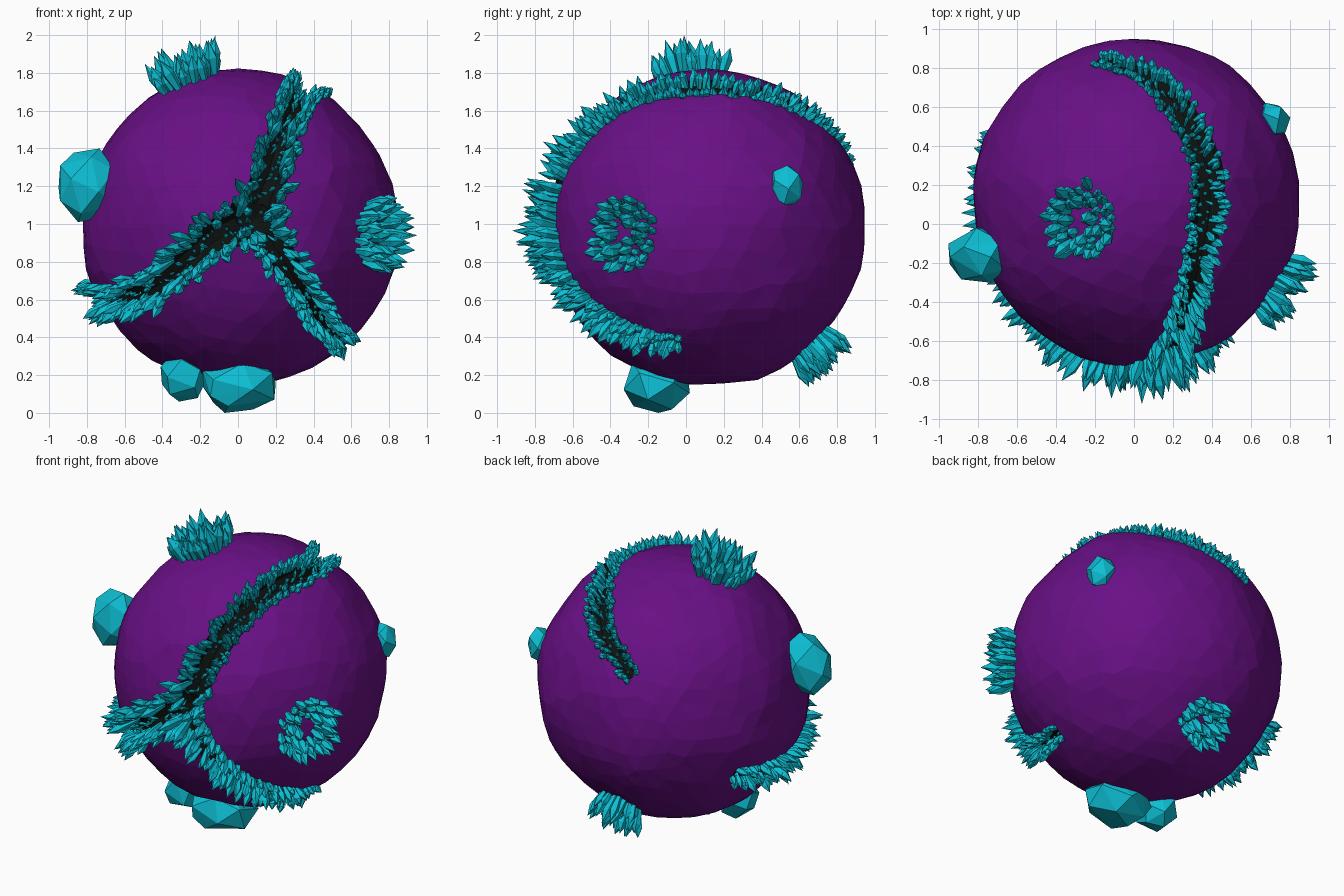
import bpy, bmesh, math, random
from mathutils import Vector, noise

if "Cube" in bpy.data.objects:
    bpy.data.objects.remove(bpy.data.objects["Cube"])

random.seed(7)
C = Vector((0.01, 0.11, 0.98))   # rock centre
R = 0.838                        # rock radius
U = random.uniform


def material(name, rgb):
    m = bpy.data.materials.new(name)
    m.diffuse_color = (*rgb, 1)
    m.use_nodes = True
    m.node_tree.nodes["Principled BSDF"].inputs["Base Color"].default_value = m.diffuse_color
    return m


PURPLE = material("purple rock", (0.14, 0.005, 0.235))
BLACK = material("black crack", (0.004, 0.006, 0.005))
TEAL = material("teal crystal", (0.004, 0.52, 0.66))


def make(name, bm, mats):
    bmesh.ops.recalc_face_normals(bm, faces=bm.faces)
    me = bpy.data.meshes.new(name)
    bm.to_mesh(me)
    bm.free()
    for m in mats:
        me.materials.append(m)
    ob = bpy.data.objects.new(name, me)
    bpy.context.collection.objects.link(ob)
    return ob


def smooth_path(points, steps=10):
    """Catmull-Rom curve laid on the sphere, as unit directions."""
    p = [Vector(q).normalized() for q in points]
    p = [2 * p[0] - p[1]] + p + [2 * p[-1] - p[-2]]
    out = []
    for i in range(1, len(p) - 2):
        a, b, c, d = p[i - 1:i + 3]
        for k in range(steps):
            t = k / steps
            q = 0.5 * (2 * b + (c - a) * t + (2 * a - 5 * b + 4 * c - d) * t * t
                       + (3 * b - a - 3 * c + d) * t ** 3)
            out.append(q.normalized())
    return out + [p[-2].normalized()]


def frames(path):
    """Position direction n and sideways vector s along a path."""
    res = []
    for i, n in enumerate(path):
        t = path[min(i + 1, len(path) - 1)] - path[max(i - 1, 0)]
        res.append((n, t.cross(n).normalized()))
    return res


def lerp_list(vals, t):
    x = t * (len(vals) - 1)
    i = min(int(x), len(vals) - 2)
    return vals[i] + (vals[i + 1] - vals[i]) * (x - i)


# Three arms of the crack: points, half widths, crystal protrusion
START = (0.08, -0.82, 0.05)
ARMS = {
    "upper": ([START, (0.17, -0.74, 0.3), (0.25, -0.56, 0.56), (0.32, -0.3, 0.7),
               (0.37, 0.0, 0.74), (0.35, 0.22, 0.72), (0.19, 0.53, 0.62),
               (0.02, 0.66, 0.5), (-0.2, 0.72, 0.36)],
              [0.11, 0.085, 0.09, 0.09, 0.085, 0.045], [0.2, 0.13, 0.07, 0.05, 0.06, 0.05]),
    "left": ([START, (-0.14, -0.8, -0.06), (-0.36, -0.7, -0.24), (-0.55, -0.52, -0.36),
              (-0.7, -0.2, -0.37), (-0.74, 0.1, -0.35), (-0.7, 0.36, -0.32)],
             [0.11, 0.085, 0.08, 0.07, 0.045], [0.2, 0.17, 0.14, 0.13, 0.1]),
    "right": ([START, (0.2, -0.78, -0.13), (0.33, -0.66, -0.34), (0.46, -0.42, -0.52),
               (0.56, -0.14, -0.6)],
              [0.11, 0.075, 0.06, 0.035], [0.2, 0.16, 0.13, 0.09]),
}

# Faceted rock
bm = bmesh.new()
bmesh.ops.create_icosphere(bm, subdivisions=4, radius=1)
for v in bm.verts:
    d = (v.co + Vector((U(-1, 1), U(-1, 1), U(-1, 1))) * 0.025).normalized()
    v.co = C + d * (R + 0.02 * noise.noise(d * 2.5) + U(-0.004, 0.004))
rock = make("rock", bm, [PURPLE, BLACK])

# Cut the crack with tapered tubes and a ball at the fork
cutters = []
for name, (pts, widths, _) in ARMS.items():
    bm = bmesh.new()
    fr = frames(smooth_path(pts, 6))
    rings = []
    for i, (n, s) in enumerate(fr):
        w = lerp_list(widths, i / (len(fr) - 1))
        rings.append([bm.verts.new(C + n * (R + w * math.sin(a)) + s * w * math.cos(a))
                      for a in [math.tau * (k + 0.3) / 10 for k in range(10)]])
    for a, b in zip(rings, rings[1:]):
        for k in range(10):
            bm.faces.new((a[k], a[(k + 1) % 10], b[(k + 1) % 10], b[k]))
    bm.faces.new(rings[0])
    bm.faces.new(rings[-1])
    cutters.append((name + "_crack_cutter", bm))
bm = bmesh.new()
bmesh.ops.create_icosphere(bm, subdivisions=2, radius=0.15)
bmesh.ops.translate(bm, verts=bm.verts, vec=C + Vector(START).normalized() * (R + 0.01))
cutters.append(("fork_cutter", bm))

bpy.context.view_layer.objects.active = rock
for name, bm in cutters:
    for f in bm.faces:
        f.material_index = 1
    cutter = make(name, bm, [PURPLE, BLACK])
    cutter.hide_render = True
    mod = rock.modifiers.new(name, 'BOOLEAN')
    mod.operation = 'DIFFERENCE'
    mod.solver = 'EXACT'
    mod.object = cutter
    bpy.ops.object.modifier_apply(modifier=mod.name)
    bpy.data.objects.remove(cutter)


def crystal(bm, base, d, length, width, sides=5):
    """Spindle: narrow foot, wide shoulder, pointed tip."""
    d = d.normalized()
    for _ in range(12):
        tip = base + d * length
        if abs(tip.x) <= 0.95 and tip.y >= -0.93 and 0.02 <= tip.z <= 2:
            break
        length *= 0.92
    q = d.to_track_quat('Z', 'Y')
    turn = U(0, math.tau)
    rings = []
    for h, r in ((0, 0.5), (U(0.55, 0.7), 1)):
        rings.append([bm.verts.new(base + q @ Vector((
            r * width * math.cos(turn + math.tau * k / sides),
            r * width * math.sin(turn + math.tau * k / sides), h * length)))
            for k in range(sides)])
    top = bm.verts.new(tip)
    lo, hi = rings
    bm.faces.new(lo[::-1])
    for k in range(sides):
        j = (k + 1) % sides
        bm.faces.new((lo[k], lo[j], hi[j], hi[k]))
        bm.faces.new((hi[k], hi[j], top))


def jitter(a):
    return Vector((U(-a, a), U(-a, a), U(-a, a)))


# Crystals lining the crack: big rows along both walls, small ones on the floor
for name, (pts, widths, heights) in ARMS.items():
    bm = bmesh.new()
    path = smooth_path(pts, 40)
    fr = frames(path)
    travelled = 0
    for i, (n, s) in enumerate(fr):
        if i:
            travelled += (path[i] - path[i - 1]).length * R
        if travelled < 0.022:
            continue
        travelled = 0
        t = i / (len(fr) - 1)
        w, h = lerp_list(widths, t), lerp_list(heights, t)
        for side in (-1, 1):
            v = side * U(0.5, 0.92)
            depth = w * math.sqrt(1 - v * v)
            base = C + n * (R - depth) + s * v * w
            big = U(0.45, 1.0)
            crystal(bm, base, n + s * v * 0.3 + jitter(0.25), depth + h * big,
                    0.014 + 0.075 * h * big + 0.004)
        v = U(-0.5, 0.5)
        crystal(bm, C + n * (R - w * 0.95) + s * v * w, n + jitter(0.5),
                w * U(0.3, 0.9), U(0.008, 0.014))
    make(name + "_crack_crystals", bm, [TEAL])


def cluster(name, direction, spread, length, extra=None):
    """Crown of crystals standing on the rock, leaning outward."""
    bm = bmesh.new()
    n = Vector(direction).normalized()
    a = n.orthogonal().normalized()
    b = n.cross(a)
    count = 52
    for k in range(count):
        ang = k * 2.39996
        r = spread * math.sqrt(0.1 + 0.9 * (k + 0.5) / count)
        off = (a * math.cos(ang) + b * math.sin(ang)) * r
        base = C + (n * R + off).normalized() * (R - 0.03)
        ln = length * U(0.5, 1)
        crystal(bm, base, n + off * 1.8 + jitter(0.15), ln, 0.012 + 0.1 * ln)
    if extra:
        base, tip = map(Vector, extra)
        crystal(bm, base, tip - base, (tip - base).length, 0.038)
    make(name, bm, [TEAL])


cluster("top_crystal_cluster", (-0.27, -0.09, 0.77), 0.17, 0.24,
        ((-0.17, 0.0, 1.72), (-0.12, -0.01, 1.999)))
cluster("side_crystal_cluster", (0.73, -0.43, -0.03), 0.18, 0.2,
        ((0.7, -0.24, 0.93), (0.949, -0.27, 0.94)))
cluster("back_crystal_cluster", (0.02, 0.55, -0.61), 0.13, 0.21)


def gem(name, lo, hi, count=15):
    """Chunky convex stone filling a box."""
    bm = bmesh.new()
    pts = []
    for k in range(count):
        z = 1 - 2 * (k + 0.5) / count
        r = math.sqrt(1 - z * z)
        a = k * 2.39996 + U(-0.25, 0.25)
        pts.append(Vector((r * math.cos(a), r * math.sin(a), z)))
    mn = [min(p[i] for p in pts) for i in range(3)]
    mx = [max(p[i] for p in pts) for i in range(3)]
    for p in pts:
        bm.verts.new([lo[i] + (hi[i] - lo[i]) * (p[i] - mn[i]) / (mx[i] - mn[i])
                      for i in range(3)])
    bmesh.ops.convex_hull(bm, input=bm.verts)
    make(name, bm, [TEAL])


# Loose gems half sunk in the rock
gem("left_gem", (-0.95, -0.3, 1.01), (-0.64, -0.02, 1.4), 18)
gem("right_gem", (0.62, 0.44, 1.09), (0.8, 0.62, 1.31))
gem("bottom_large_gem", (-0.19, -0.33, 0.0), (0.2, 0.02, 0.3), 18)
gem("bottom_small_gem", (-0.41, -0.25, 0.06), (-0.17, 0.01, 0.32))
